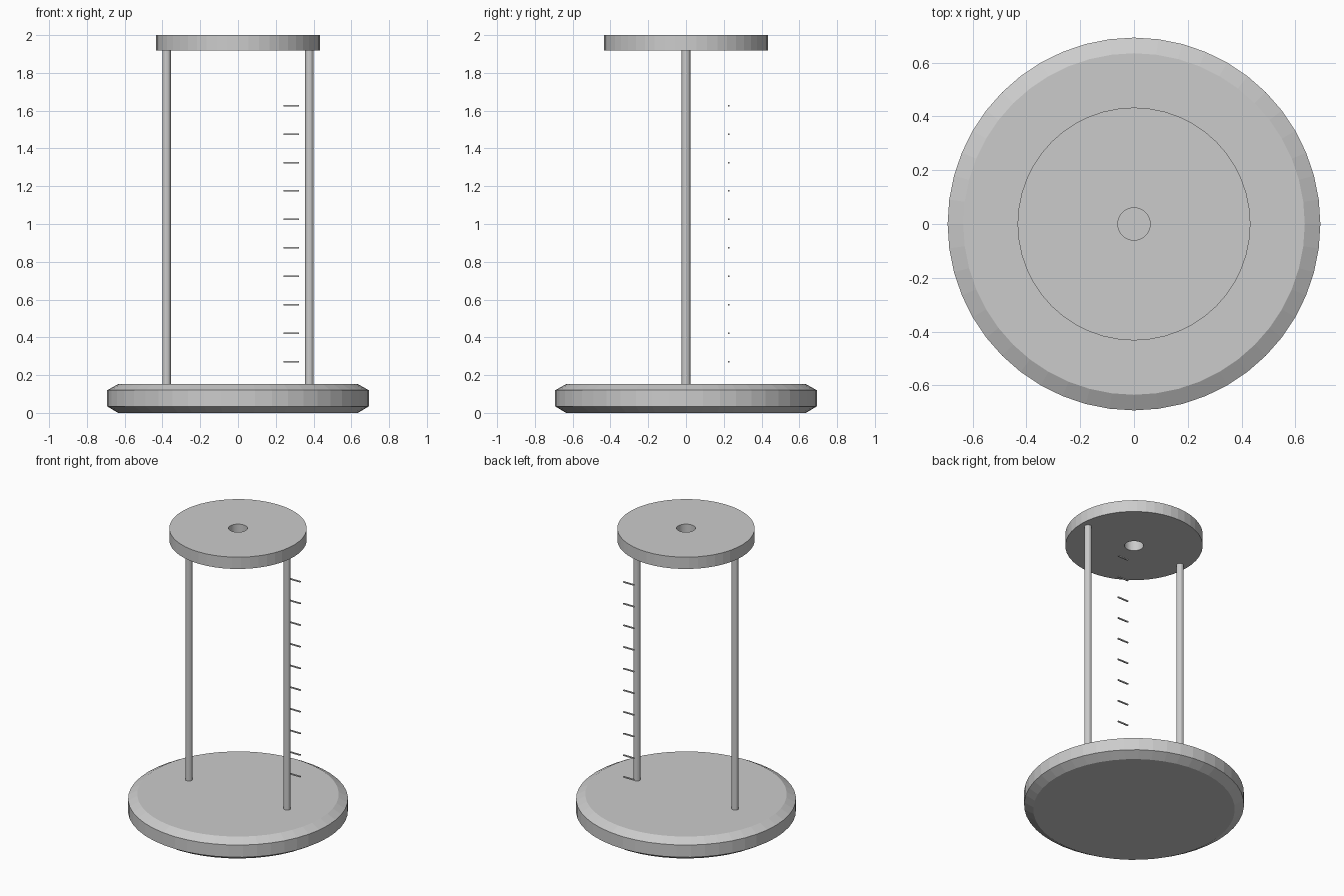
import bpy, bmesh
from math import cos, sin, tau

cube = bpy.data.objects.get("Cube")
if cube:
    bpy.data.objects.remove(cube, do_unlink=True)

# Single plain grey
grey = bpy.data.materials.new("plain grey")
grey.use_nodes = True
colour = (0.6, 0.6, 0.6, 1)
grey.diffuse_color = colour
grey.node_tree.nodes["Principled BSDF"].inputs["Base Color"].default_value = colour


def add_object(name, bm, location=(0, 0, 0)):
    bmesh.ops.recalc_face_normals(bm, faces=bm.faces)
    mesh = bpy.data.meshes.new(name)
    bm.to_mesh(mesh)
    bm.free()
    mesh.materials.append(grey)
    obj = bpy.data.objects.new(name, mesh)
    obj.location = location
    bpy.context.collection.objects.link(obj)
    return obj


def lathe(name, profile, sides, closed=False, location=(0, 0, 0)):
    """Turn (radius, z) points round the z axis; cap the ends unless closed."""
    bm = bmesh.new()
    rings = [[bm.verts.new((r * cos(tau * i / sides), r * sin(tau * i / sides), z))
              for i in range(sides)] for r, z in profile]
    pairs = list(zip(rings, rings[1:]))
    if closed:
        pairs.append((rings[-1], rings[0]))
    else:
        bm.faces.new(rings[0])
        bm.faces.new(rings[-1])
    for low, high in pairs:
        for i in range(sides):
            j = (i + 1) % sides
            bm.faces.new((low[i], low[j], high[j], high[i]))
    return add_object(name, bm, location)


# Round base with chamfered rims
lathe("base", [(0.635, 0), (0.693, 0.035), (0.693, 0.12), (0.635, 0.152)], 48)

# Top disc with a central through hole
lathe("top_disc", [(0.06, 1.918), (0.433, 1.918), (0.433, 2), (0.06, 2)], 48, closed=True)

# Two upright rods
for side, x in (("left", 0.378), ("right", -0.378)):
    lathe(side + "_rod", [(0.023, 0.14), (0.023, 1.925)], 16, location=(x, 0, 0))

# Column of thin scale marks behind the left rod
for i in range(10):
    bm = bmesh.new()
    bmesh.ops.create_cube(bm, size=1)
    bmesh.ops.scale(bm, vec=(0.082, 0.008, 0.008), verts=bm.verts)
    add_object(f"scale_mark_{i + 1}", bm, (0.281, 0.226, 0.272 + 0.1505 * i))
